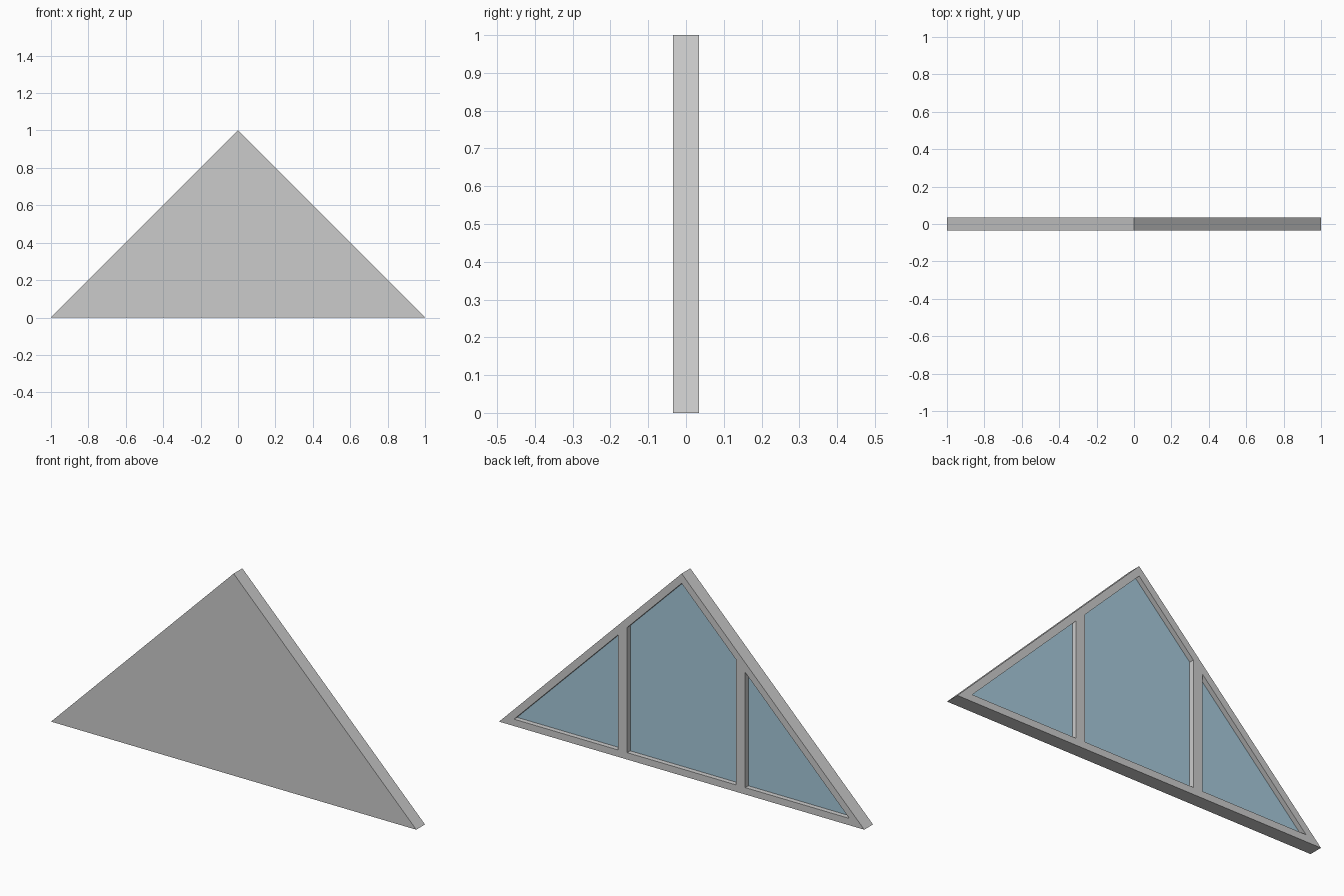
import bpy, bmesh

cube = bpy.data.objects.get("Cube")
if cube:
    bpy.data.objects.remove(cube, do_unlink=True)

HALF_DEPTH = 0.034   # half the wall thickness
GLASS_Y = 0.01       # visible glass surface
FLOOR_Y = 0.004      # pocket floor behind the glass
RAIL = 0.034         # frame border width
TOP = 1 - RAIL * 2 ** 0.5   # height of the inner sloping line at the centre
MULLION = (0.298, 0.348)    # inner and outer edge of each upright


def material(name, rgb):
    mat = bpy.data.materials.new(name)
    mat.use_nodes = True
    mat.diffuse_color = (*rgb, 1)
    mat.node_tree.nodes["Principled BSDF"].inputs["Base Color"].default_value = (*rgb, 1)
    return mat


def prism(name, outline, y0, y1, mat):
    """Extrude an (x, z) outline from y0 to y1."""
    bm = bmesh.new()
    face = bm.faces.new([bm.verts.new((x, y0, z)) for x, z in outline])
    new = bmesh.ops.extrude_face_region(bm, geom=[face])["geom"]
    verts = [v for v in new if isinstance(v, bmesh.types.BMVert)]
    bmesh.ops.translate(bm, verts=verts, vec=(0, y1 - y0, 0))
    bmesh.ops.recalc_face_normals(bm, faces=bm.faces)
    mesh = bpy.data.meshes.new(name)
    bm.to_mesh(mesh)
    bm.free()
    mesh.materials.append(mat)
    obj = bpy.data.objects.new(name, mesh)
    bpy.context.collection.objects.link(obj)
    return obj


grey = material("frame grey", (0.6, 0.6, 0.6))
blue = material("glass blue", (0.38, 0.58, 0.70))

# Solid triangular gable
gable = prism("gable_frame", [(-1, 0), (1, 0), (0, 1)], -HALF_DEPTH, HALF_DEPTH, grey)

# Outlines of the three openings
inner, outer = MULLION
side = [(outer, RAIL), (TOP - RAIL, RAIL), (outer, TOP - outer)]
openings = {
    "centre": [(-inner, RAIL), (inner, RAIL), (inner, TOP - inner),
               (0, TOP), (-inner, TOP - inner)],
    "left": side,
    "right": [(-x, z) for x, z in side],
}

# Cut each pocket into the back and set a pane in it
for name, outline in openings.items():
    cutter = prism(name + "_cutter", outline, FLOOR_Y, HALF_DEPTH + 0.1, grey)
    cutter.hide_render = True
    cut = gable.modifiers.new(name + " pocket", "BOOLEAN")
    cut.operation = "DIFFERENCE"
    cut.solver = "EXACT"
    cut.object = cutter
    bpy.context.view_layer.objects.active = gable
    bpy.ops.object.modifier_apply(modifier=cut.name)
    bpy.data.objects.remove(cutter, do_unlink=True)
    prism(name + "_glass", outline, FLOOR_Y, GLASS_Y, blue)
